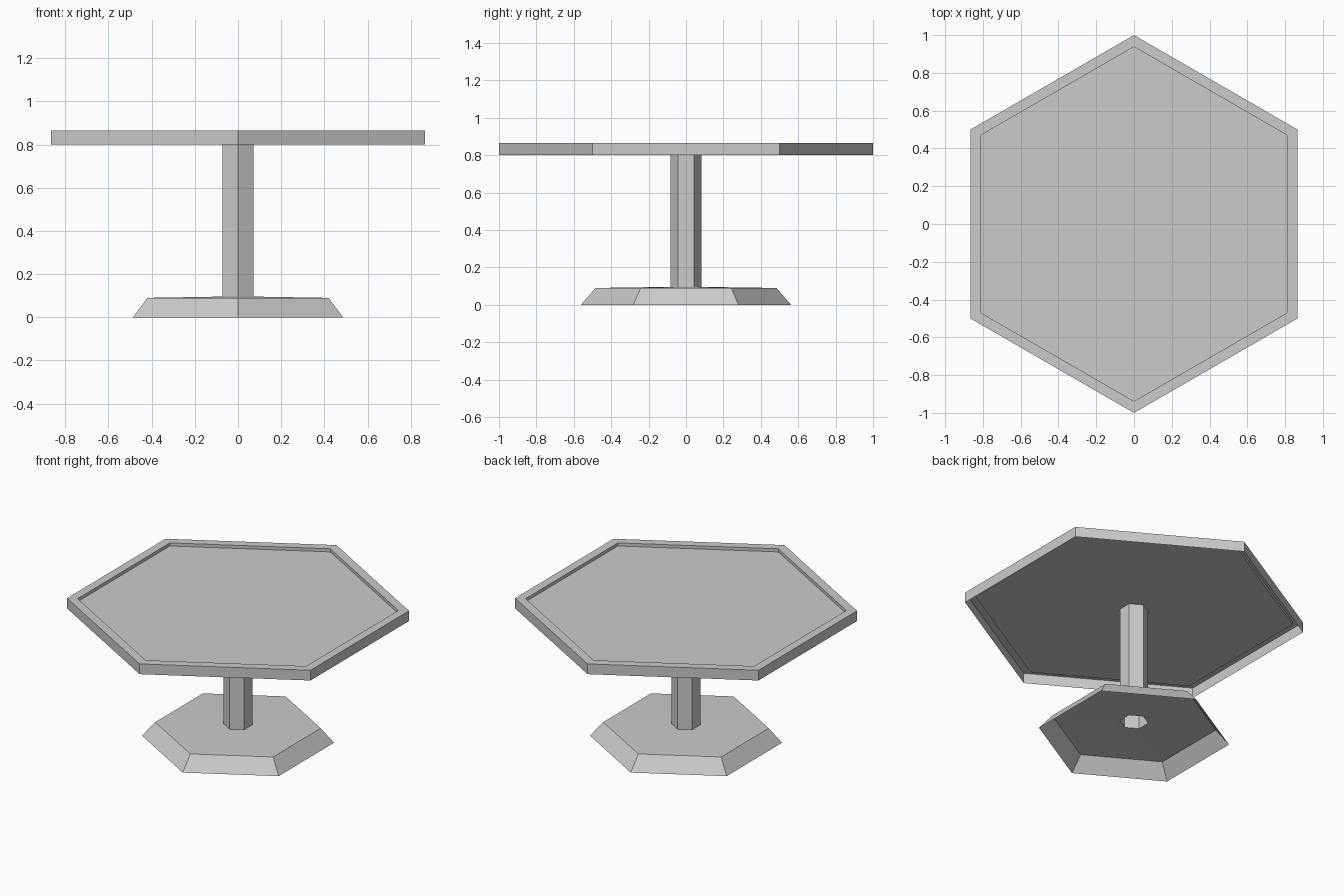
import bpy, bmesh
from math import cos, sin, pi

if "Cube" in bpy.data.objects:
    bpy.data.objects.remove(bpy.data.objects["Cube"])


def hex_shell(name, profile, cap=False):
    """Sweep a (radius, height) profile around six sides, corners on +y and -y."""
    bm = bmesh.new()
    rings = [[bm.verts.new((r * cos(pi / 2 + k * pi / 3), r * sin(pi / 2 + k * pi / 3), z))
              for k in range(6)] for r, z in profile]
    for low, high in zip(rings, rings[1:]):
        for k in range(6):
            n = (k + 1) % 6
            bm.faces.new((low[k], low[n], high[n], high[k]))
    if cap:
        bm.faces.new(rings[-1])
    mesh = bpy.data.meshes.new(name)
    bm.to_mesh(mesh)
    bm.free()
    obj = bpy.data.objects.new(name, mesh)
    bpy.context.collection.objects.link(obj)
    return obj


# Foot: sloped sides and a slightly rising top, open underneath
hex_shell("base", [(0.562, 0), (0.484, 0.09), (0.084, 0.096)])

# Hollow six-sided post from the foot up to the recessed panel
hex_shell("column", [(0.084, 0.096), (0.084, 0.846)])

# Top: outer wall, flat rim, shallow step down to the panel, open underneath
hex_shell("tabletop", [(1.0, 0.80), (1.0, 0.866), (0.938, 0.866), (0.938, 0.846)], cap=True)
